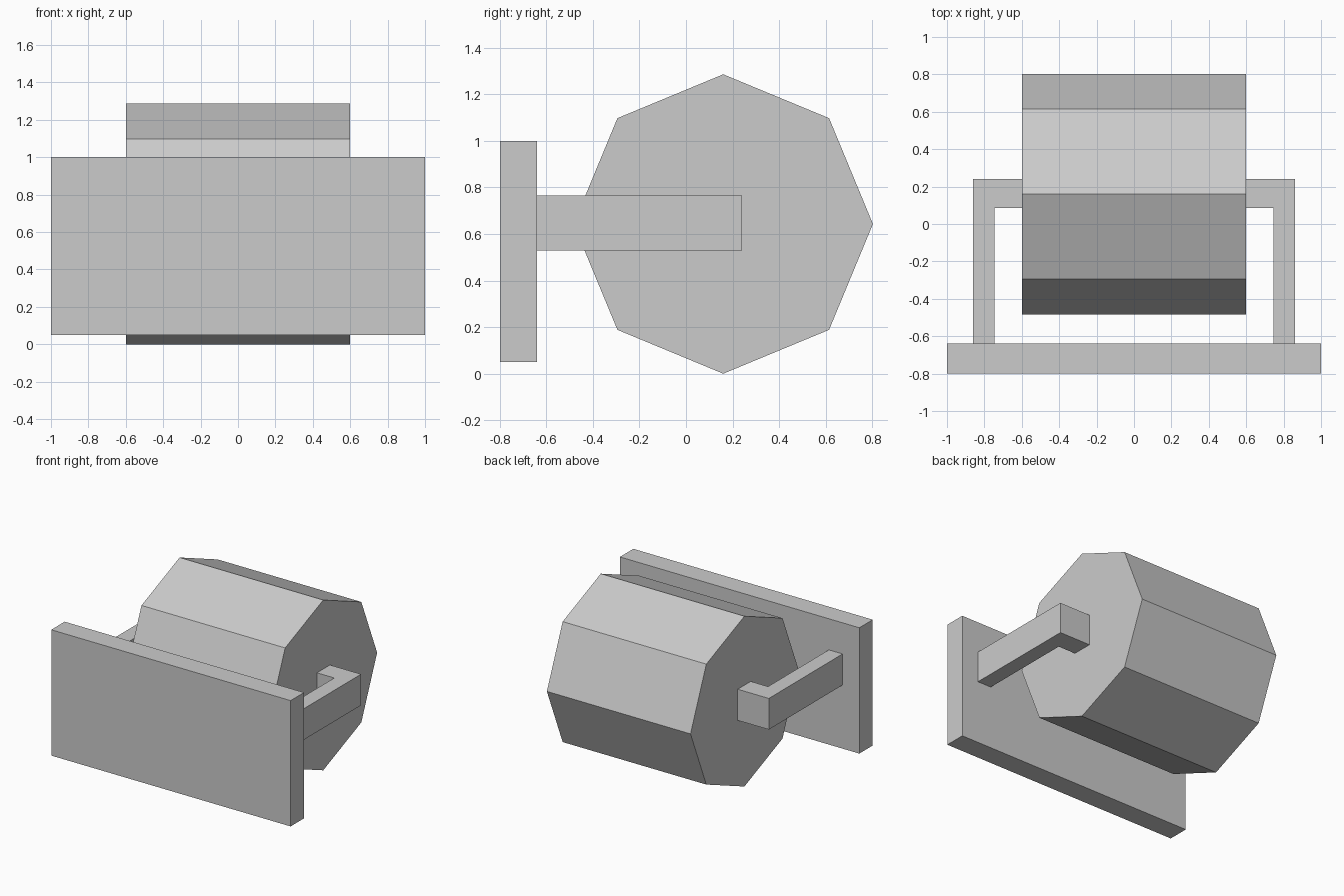
import bpy
import bmesh
from math import pi
from mathutils import Matrix, Vector

if "Cube" in bpy.data.objects:
    bpy.data.objects.remove(bpy.data.objects["Cube"])


def finish(name, bm):
    bmesh.ops.recalc_face_normals(bm, faces=bm.faces[:])
    mesh = bpy.data.meshes.new(name)
    bm.to_mesh(mesh)
    bm.free()
    obj = bpy.data.objects.new(name, mesh)
    bpy.context.collection.objects.link(obj)
    return obj


def prism(name, outline, z0, z1):
    """Extrude an xy outline from z0 up to z1."""
    bm = bmesh.new()
    face = bm.faces.new([bm.verts.new((x, y, z0)) for x, y in outline])
    top = bmesh.ops.extrude_face_region(bm, geom=[face])["geom"]
    moved = [v for v in top if isinstance(v, bmesh.types.BMVert)]
    bmesh.ops.translate(bm, verts=moved, vec=Vector((0, 0, z1 - z0)))
    # extrude_face_region may drop the base face, so close any open end
    holes = [e for e in bm.edges if e.is_boundary]
    if holes:
        bmesh.ops.holes_fill(bm, edges=holes)
    return finish(name, bm)


# Upright wall plate at the front
prism("wall_plate", [(-1, -0.8), (1, -0.8), (1, -0.64), (-1, -0.64)], 0.05, 1.0)

# Eight-sided roll lying along x
bm = bmesh.new()
bmesh.ops.create_cone(
    bm, cap_ends=True, segments=8, radius1=0.643, radius2=0.643, depth=1.2,
    matrix=Matrix.Translation((0, 0.16, 0.643)) @ Matrix.Rotation(pi / 2, 4, "Y"))
finish("paper_roll", bm)

# L-shaped arms reaching back from the plate and turning in to the roll
arm = [(0.745, -0.64), (0.86, -0.64), (0.86, 0.24),
       (0.6, 0.24), (0.6, 0.085), (0.745, 0.085)]
for side, name in ((-1, "left_arm"), (1, "right_arm")):
    prism(name, [(side * x, y) for x, y in arm], 0.53, 0.765)
